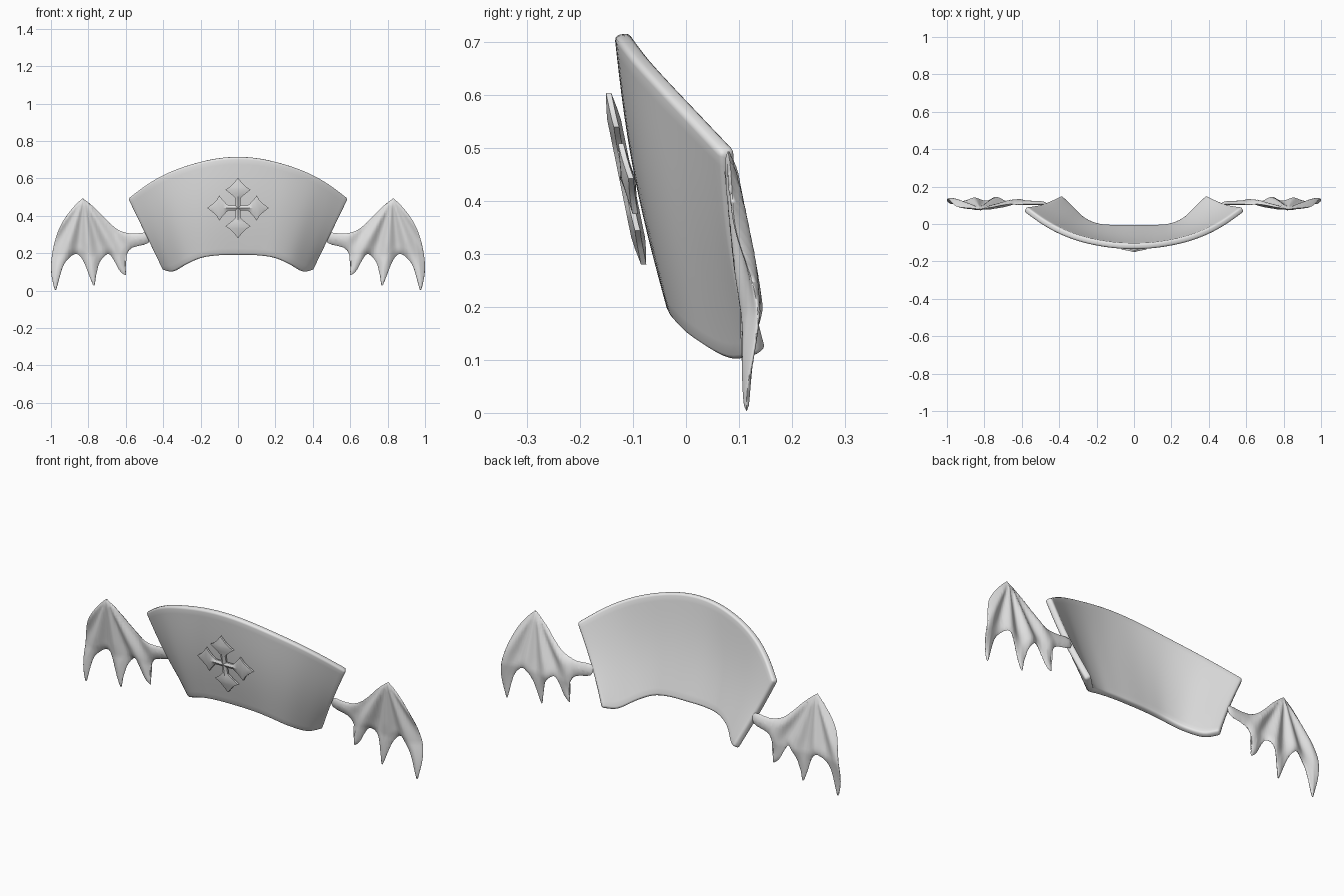
import bpy, bmesh, math
from mathutils import Vector
from mathutils.geometry import intersect_point_line

if "Cube" in bpy.data.objects:
    bpy.data.objects.remove(bpy.data.objects["Cube"])

grey = bpy.data.materials.new("plain_grey")
grey.diffuse_color = (0.8, 0.8, 0.8, 1)
grey.use_nodes = True
grey.node_tree.nodes["Principled BSDF"].inputs["Base Color"].default_value = grey.diffuse_color


def finish(name, bm, angle):
    me = bpy.data.meshes.new(name)
    bm.to_mesh(me)
    bm.free()
    ob = bpy.data.objects.new(name, me)
    bpy.context.collection.objects.link(ob)
    me.materials.append(grey)
    bpy.ops.object.select_all(action='DESELECT')
    ob.select_set(True)
    bpy.context.view_layer.objects.active = ob
    bpy.ops.object.shade_smooth_by_angle(angle=math.radians(angle))
    return ob


def spline(pts, n, closed=False):
    """Catmull-Rom curve through the points, n steps per span."""
    pts = [Vector(p) for p in pts]
    if closed:
        ext = [pts[-1]] + pts + pts[:2]
    else:
        ext = [2 * pts[0] - pts[1]] + pts + [2 * pts[-1] - pts[-2]]
    out = []
    for a, b, c, d in zip(ext, ext[1:], ext[2:], ext[3:]):
        for k in range(n):
            t = k / n
            out.append(0.5 * (2 * b + (c - a) * t + (2 * a - 5 * b + 4 * c - d) * t * t
                              + (3 * b - a - 3 * c + d) * t ** 3))
    return out if closed else out + [pts[-1]]


def mirrored(half):
    return [(-x, y, z) for x, y, z in half[:0:-1]] + half


# Curved plate: lofted between a wide top edge and a narrower arched bottom edge
top = spline(mirrored([(0, -.135, .713), (.13, -.127, .702), (.27, -.10, .668),
                       (.39, -.058, .622), (.49, -.005, .565), (.59, .065, .49)]), 5)
bottom = spline(mirrored([(0, -.033, .188), (.11, -.033, .186), (.20, -.024, .172),
                          (.28, .012, .138), (.35, .08, .100), (.405, .135, .108)]), 5)
ROWS = 14
bm = bmesh.new()
grid = []
for j in range(ROWS + 1):
    v = j / ROWS
    row = []
    for b, t in zip(bottom, top):
        p = b.lerp(t, v)
        p.y -= 0.014 * math.sin(math.pi * v)
        row.append(bm.verts.new(p))
    grid.append(row)
for lo, hi in zip(grid, grid[1:]):
    for i in range(len(lo) - 1):
        bm.faces.new((lo[i], lo[i + 1], hi[i + 1], hi[i]))
plate = finish("curved_plate", bm, 50)
sol = plate.modifiers.new("thickness", 'SOLIDIFY')
sol.thickness = 0.032
sol.offset = -1
bev = plate.modifiers.new("round_rim", 'BEVEL')
bev.width = 0.011
bev.segments = 3
bev.limit_method = 'ANGLE'
bev.angle_limit = math.radians(50)

# Cross ornament: four identical ridged arms with flared, pointed ends
arm = [(.014, .014), (.052, .014), (.064, .024), (.080, .042), (.100, .068),
       (.114, .044), (.134, .024), (.165, 0)]
bm = bmesh.new()
for k in range(4):
    ca, sa = round(math.cos(k * math.pi / 2)), round(math.sin(k * math.pi / 2))

    def place(a, b, h):
        x, w = ca * a - sa * b, sa * a + ca * b
        return bm.verts.new((x, -.113 - .2 * w + .35 * x * x - h, .442 + .98 * w))

    for side in (1, -1):
        for face in (1, -1):
            for i in range(len(arm) - 1):
                (a0, b0), (a1, b1) = arm[i], arm[i + 1]
                r0, r1 = (0 if i == 0 else a0), a1
                h = [.013 if r < .12 else .013 - .008 * (r - .12) / .045 for r in (r0, r1)]
                quad = [place(a0, side * b0, face * .005), place(a1, side * b1, face * .005)]
                if b1 > 0:
                    quad.append(place(r1, 0, face * h[1]))
                quad.append(place(r0, 0, face * h[0]))
                bm.faces.new(quad)
        # side wall of the arm
        for (a0, b0), (a1, b1) in zip(arm, arm[1:]):
            bm.faces.new([place(a0, side * b0, .005), place(a1, side * b1, .005),
                          place(a1, side * b1, -.005), place(a0, side * b0, -.005)])
bmesh.ops.remove_doubles(bm, verts=bm.verts, dist=1e-4)
bmesh.ops.recalc_face_normals(bm, faces=bm.faces)
finish("cross_ornament", bm, 25)

# Bat wings: one scalloped outline, filled, rippled and thickened, then mirrored
outline = [(.48, .308), (.57, .305), (.64, .325), (.70, .375), (.76, .437), (.822, .488),
           (.838, .488), (.89, .435), (.94, .365), (.975, .28), (.996, .18), (.999, .10),
           (.987, .03), (.977, .003), (.968, .018), (.95, .085), (.925, .15), (.87, .197),
           (.83, .165), (.797, .085), (.776, .033), (.766, .033), (.758, .085), (.738, .155),
           (.695, .197), (.665, .165), (.635, .11), (.606, .084), (.598, .092), (.604, .14),
           (.596, .19), (.565, .23), (.48, .255)]
loop = spline([(x, 0, z) for x, z in outline], 3, closed=True)


def edge_distance(p):
    best = 1.0
    for a, b in zip(loop, loop[1:] + loop[:1]):
        q, t = intersect_point_line(p, a, b)
        q = a if t < 0 else b if t > 1 else q
        best = min(best, (p - q).length)
    return best


def wing_depth(x, z):
    base = .08 + .045 * min(1, max(0, (.49 - z) / .3))
    reach = min(1, math.hypot(x - .825, .5 - z) / .25)
    fade = min(1, max(0, (x - .58) / .08))
    ripple = math.cos(2 * math.pi * (math.atan2(x - .825, .5 - z) - .31) / .41)
    return base - .011 * reach * fade * ripple


bm = bmesh.new()
bm.faces.new([bm.verts.new(p) for p in loop])
bmesh.ops.triangulate(bm, faces=bm.faces[:])
for k in range(1, 40):
    for co, no in (((.48 + k * .0137, 0, 0), (1, 0, 0)), ((0, 0, k * .0137), (0, 0, 1))):
        bmesh.ops.bisect_plane(bm, geom=bm.verts[:] + bm.edges[:] + bm.faces[:],
                               dist=1e-5, plane_co=co, plane_no=no)
thick = {v: .011 * math.sqrt(min(1, edge_distance(v.co) / .03)) for v in bm.verts}
for v in bm.verts:
    if v.is_boundary:
        thick[v] = 0
wing = bmesh.new()
for sign in (1, -1):
    made = {v: wing.verts.new((v.co.x, wing_depth(v.co.x, v.co.z) + sign * thick[v], v.co.z))
            for v in bm.verts}
    for f in bm.faces:
        wing.faces.new([made[v] for v in f.verts])
bm.free()
bmesh.ops.remove_doubles(wing, verts=wing.verts, dist=2e-4)
bmesh.ops.recalc_face_normals(wing, faces=wing.faces)
wings = finish("bat_wings", wing, 60)
wings.modifiers.new("mirror", 'MIRROR').use_mirror_merge = False
